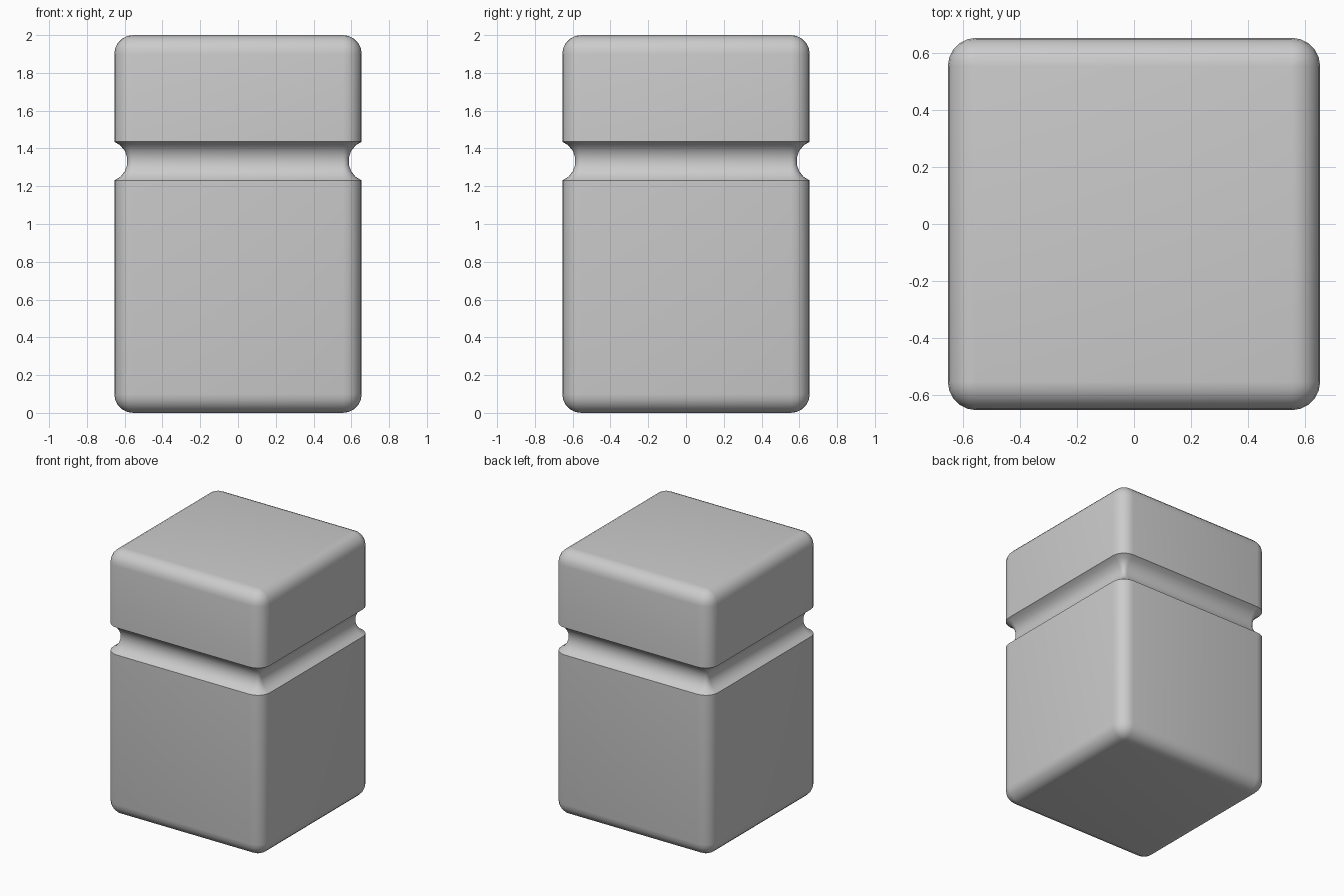
import bpy, bmesh
from math import sin, cos, pi, radians

if "Cube" in bpy.data.objects:
    bpy.data.objects.remove(bpy.data.objects["Cube"])

HALF, HEIGHT, R, SEG = 0.655, 2.0, 0.1, 5


def rounded_ring(bm, inset, z):
    """Rounded square loop, offset inward from the outer wall."""
    r = max(R - inset, 0.0)
    c = HALF - R
    verts = []
    for q, (sx, sy) in enumerate([(1, 1), (-1, 1), (-1, -1), (1, -1)]):
        for i in range(SEG + 1):
            a = q * pi / 2 + i / SEG * pi / 2
            verts.append(bm.verts.new((sx * c + r * cos(a), sy * c + r * sin(a), z)))
    return verts


# Vertical profile as (inset, z): bottom rounding, groove, top rounding
arc = [i / SEG * pi / 2 for i in range(SEG + 1)]
profile = [(R - R * sin(a), R - R * cos(a)) for a in arc]
groove_r, groove_z, groove_out = 0.11, 1.333, 0.04
for i in range(8):
    a = radians(-69 + 138 * i / 7)
    profile.append((groove_r * cos(a) - groove_out, groove_z + groove_r * sin(a)))
profile += [(R - R * cos(a), HEIGHT - R + R * sin(a)) for a in arc]

# Grooved block
bm = bmesh.new()
rings = [rounded_ring(bm, max(inset, 0), z) for inset, z in profile]
n = len(rings[0])
for low, high in zip(rings, rings[1:]):
    for i in range(n):
        j = (i + 1) % n
        bm.faces.new((low[i], low[j], high[j], high[i]))
bm.faces.new(rings[0][::-1])
bm.faces.new(rings[-1])
bmesh.ops.remove_doubles(bm, verts=bm.verts, dist=0.0001)
bmesh.ops.recalc_face_normals(bm, faces=bm.faces)
mesh = bpy.data.meshes.new("grooved_block")
bm.to_mesh(mesh)
bm.free()
block = bpy.data.objects.new("grooved_block", mesh)
bpy.context.collection.objects.link(block)

# Smooth shading with crisp groove lips
bpy.context.view_layer.objects.active = block
block.select_set(True)
bpy.ops.object.shade_smooth_by_angle(angle=radians(40))
